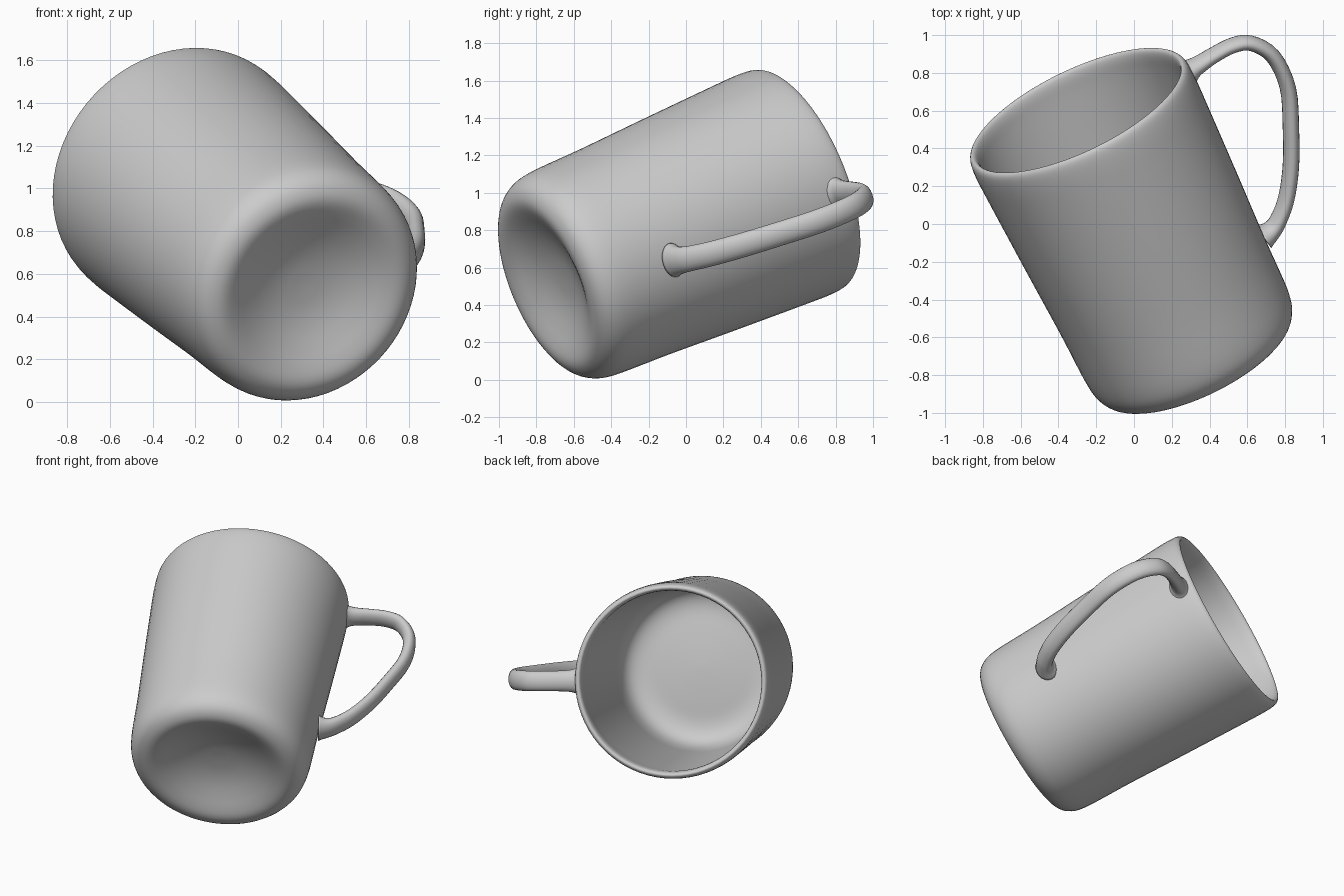
import bpy, bmesh, math
from mathutils import Vector, Matrix

if "Cube" in bpy.data.objects:
    bpy.data.objects.remove(bpy.data.objects["Cube"])

# Tilted mug frame: origin at the mouth centre, z along the mug, x towards the handle
axis = Vector((-0.409, 0.842, 0.354)).normalized()
side = Vector((0.886, 0.459, -0.065))
side = (side - axis * side.dot(axis)).normalized()
frame = Matrix((side, axis.cross(side), axis)).transposed().to_4x4()
frame.translation = (-0.30, 0.60, 1.075)

grey = bpy.data.materials.new("plain grey")
grey.diffuse_color = (0.6, 0.6, 0.6, 1)
grey.use_nodes = True
grey.node_tree.nodes["Principled BSDF"].inputs["Base Color"].default_value = grey.diffuse_color


def spline(points, steps):
    """Smooth curve through the points."""
    p = [Vector(q) for q in points]
    p = [2 * p[0] - p[1]] + p + [2 * p[-1] - p[-2]]
    out = []
    for i in range(1, len(p) - 2):
        a, b, c, d = p[i - 1:i + 3]
        for k in range(steps):
            t = k / steps
            out.append(0.5 * (2 * b + (c - a) * t + (2 * a - 5 * b + 4 * c - d) * t * t
                              + (3 * b - a - 3 * c + d) * t ** 3))
    return out + [p[-2]]


def skin(name, rings, caps=False):
    """Bridge a row of closed rings into one smooth object."""
    bm = bmesh.new()
    loops = [[bm.verts.new(v) for v in ring] for ring in rings]
    n = len(loops[0])
    for lo, hi in zip(loops, loops[1:]):
        for j in range(n):
            k = (j + 1) % n
            bm.faces.new((lo[j], lo[k], hi[k], hi[j]))
    if caps:
        bm.faces.new(loops[0])
        bm.faces.new(loops[-1])
    bmesh.ops.remove_doubles(bm, verts=bm.verts, dist=1e-5)
    bmesh.ops.recalc_face_normals(bm, faces=bm.faces)
    mesh = bpy.data.meshes.new(name)
    bm.to_mesh(mesh)
    bm.free()
    mesh.materials.append(grey)
    mesh.shade_smooth()
    obj = bpy.data.objects.new(name, mesh)
    obj.matrix_world = frame
    bpy.context.collection.objects.link(obj)


# Mug body: softly dished base, rounded foot, flaring wall, lip, inner wall and floor
profile = [(0, -1.485), (0.12, -1.492), (0.22, -1.513), (0.31, -1.545), (0.38, -1.574),
           (0.44, -1.592), (0.49, -1.588), (0.54, -1.558), (0.574, -1.50),
           (0.588, -1.42), (0.593, -1.30), (0.598, -1.10), (0.616, -0.70),
           (0.634, -0.25), (0.638, -0.12), (0.636, -0.05), (0.628, -0.014), (0.612, 0),
           (0.596, -0.012), (0.588, -0.05), (0.587, -0.12), (0.583, -0.25),
           (0.565, -0.70), (0.545, -1.10), (0.535, -1.25), (0.508, -1.35),
           (0.455, -1.405), (0.37, -1.425), (0.25, -1.415), (0.12, -1.405), (0, -1.40)]
seg = 72
body = []
for r, z in spline(profile, 3):
    r = max(r, 0)
    body.append([(r * math.cos(2 * math.pi * j / seg), r * math.sin(2 * math.pi * j / seg), z)
                 for j in range(seg)])
skin("mug_body", body)

# Handle: flattened oval swept along its path, blending into the wall
# each point: distance out, height, half thickness, half width
path = [(0.612, -0.095, 0.072, 0.095), (0.65, -0.088, 0.053, 0.077),
        (0.70, -0.083, 0.044, 0.069), (0.78, -0.075, 0.039, 0.066),
        (0.89, -0.075, 0.038, 0.065), (0.985, -0.112, 0.039, 0.066),
        (1.06, -0.235, 0.041, 0.066), (1.058, -0.432, 0.042, 0.066),
        (0.976, -0.650, 0.042, 0.066), (0.888, -0.839, 0.042, 0.067),
        (0.79, -0.99, 0.042, 0.068), (0.70, -1.078, 0.044, 0.070),
        (0.645, -1.108, 0.052, 0.077), (0.594, -1.118, 0.07, 0.095)]
pts = spline(path, 4)
rings = []
for i, p in enumerate(pts):
    d = pts[min(i + 1, len(pts) - 1)] - pts[max(i - 1, 0)]
    t = Vector((d[0], d[1])).normalized()
    ring = []
    for j in range(20):
        a = 2 * math.pi * j / 20
        off = p[2] * math.cos(a)
        ring.append((p[0] - t.y * off, p[3] * math.sin(a), p[1] + t.x * off))
    rings.append(ring)
skin("handle", rings, caps=True)
